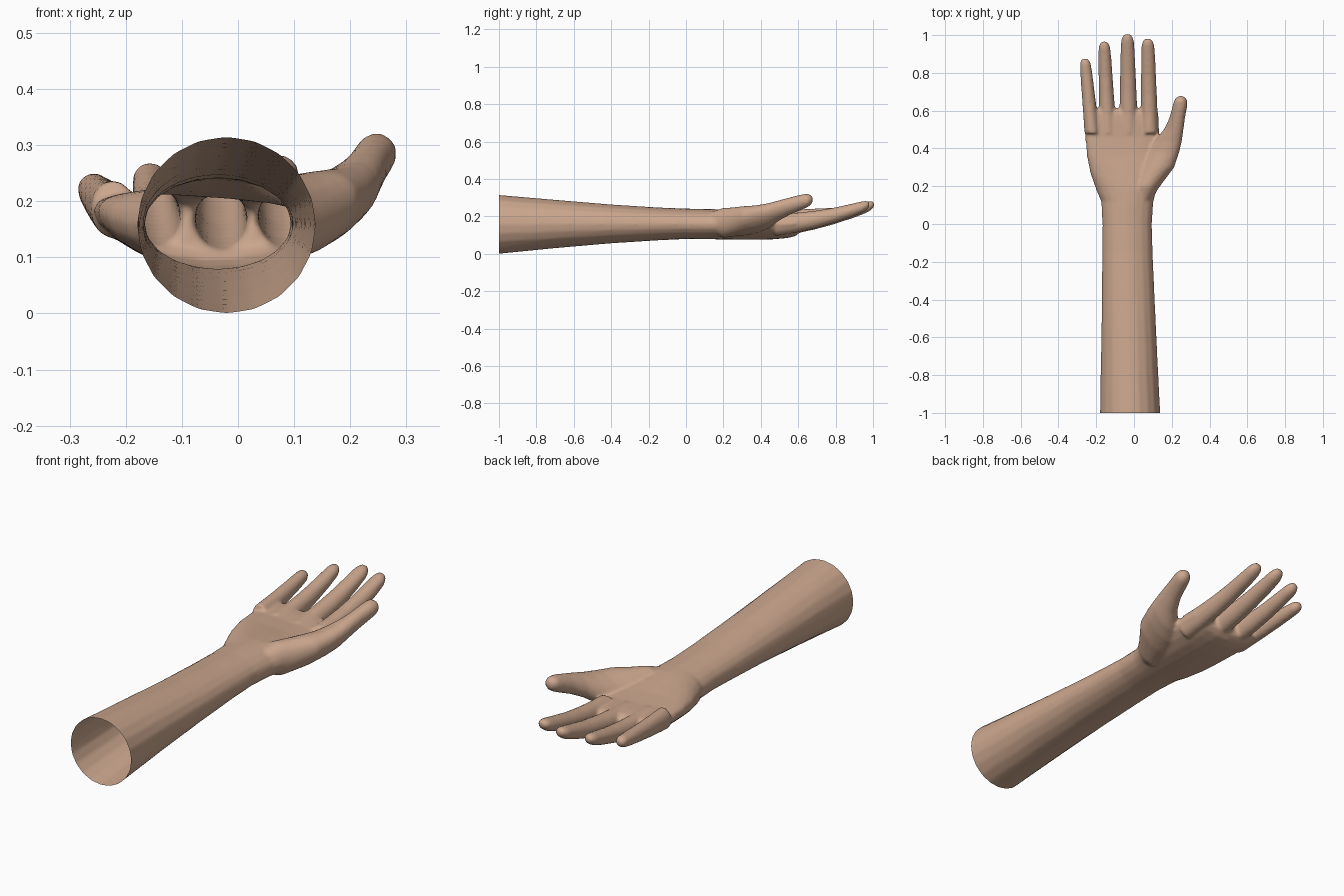
import bpy, bmesh, math

SIDES = 20
skin = bpy.data.materials.new("skin")
skin.diffuse_color = (0.60, 0.385, 0.27, 1)

bm = bmesh.new()


def loft(stations):
    """Closed tube; station = (y, x0, x1, z0, z1, tilt, bend), rings at constant y."""
    rings = []
    for y, x0, x1, z0, z1, tilt, bend in stations:
        ring = []
        for i in range(SIDES):
            a = 2 * math.pi * i / SIDES
            u, w = math.cos(a), math.sin(a)
            x = (x0 + x1) / 2 + u * (x1 - x0) / 2
            z = (z0 + z1) / 2 + w * (z1 - z0) / 2 + tilt * u + bend * u * u
            ring.append(bm.verts.new((x, y, z)))
        rings.append(ring)
    for a, b in zip(rings, rings[1:]):
        for i in range(SIDES):
            j = (i + 1) % SIDES
            bm.faces.new((a[i], b[i], b[j], a[j]))
    bm.faces.new(rings[0])
    bm.faces.new(rings[-1][::-1])


def finger(base, tip, w0, w1, h0, h1, sag):
    """Tapered, slightly upward-curling finger with a rounded tip."""
    st = []
    for t, k in ((0, 1), (.2, 1), (.4, 1), (.6, 1), (.8, 1), (.93, .95), (.975, .75), (1, .4)):
        x, y, z = (p + (q - p) * t for p, q in zip(base, tip))
        z -= sag * 4 * t * (1 - t)
        w, h = (w0 + (w1 - w0) * t) * k, (h0 + (h1 - h0) * t) * k
        st.append((y, x - w, x + w, z - h, z + h, 0, 0))
    loft(st)


# forearm, wrist and cupped palm
loft([
    (-1.05, -.182, .142, -.003, .318, 0, 0),
    (-1.00, -.180, .139, .000, .315, 0, 0),
    (-.70, -.175, .124, .030, .289, 0, 0),
    (-.40, -.170, .110, .056, .264, 0, 0),
    (-.15, -.168, .099, .072, .248, 0, 0),
    (.00, -.167, .095, .079, .242, 0, 0),
    (.12, -.174, .103, .078, .240, 0, 0),
    (.18, -.200, .120, .077, .238, 0, .004),
    (.27, -.232, .130, .075, .228, -.006, .015),
    (.36, -.250, .135, .075, .216, -.012, .025),
    (.46, -.258, .135, .077, .208, -.014, .028),
    (.54, -.264, .133, .084, .208, -.014, .028),
    (.585, -.264, .130, .095, .205, -.014, .028),
    (.61, -.255, .120, .115, .190, -.014, .028),
])

# thumb with its fleshy base
loft([
    (.12, .000, .085, .120, .220, 0, 0),
    (.20, -.01, .138, .085, .246, .005, 0),
    (.30, .015, .213, .100, .250, .028, 0),
    (.38, .060, .240, .118, .252, .035, 0),
    (.44, .105, .254, .142, .264, .030, 0),
    (.50, .158, .262, .182, .284, .018, 0),
    (.56, .187, .270, .212, .302, .010, 0),
    (.62, .203, .281, .236, .318, .005, 0),
    (.652, .211, .283, .250, .322, 0, 0),
    (.668, .222, .273, .262, .314, 0, 0),
    (.678, .235, .260, .276, .302, 0, 0),
])

# four fingers: little, ring, middle, index
finger((-.222, .48, .185), (-.260, .876, .226), .040, .030, .052, .028, .004)
finger((-.138, .48, .160), (-.158, .967, .250), .046, .032, .058, .029, .016)
finger((-.028, .48, .150), (-.035, 1.006, .264), .051, .035, .060, .030, .018)
finger((.083, .48, .155), (.073, .981, .264), .047, .035, .060, .030, .018)

bmesh.ops.recalc_face_normals(bm, faces=bm.faces)
me = bpy.data.meshes.new("hand_and_forearm")
bm.to_mesh(me)
bm.free()
hand = bpy.data.objects.new("hand_and_forearm", me)
bpy.context.collection.objects.link(hand)

# fuse the parts into one skin and soften the joins
rm = hand.modifiers.new("fuse", 'REMESH')
rm.mode = 'VOXEL'
rm.voxel_size = 0.008
sm = hand.modifiers.new("soften", 'SMOOTH')
sm.factor = 0.5
sm.iterations = 6
fused = bpy.data.meshes.new_from_object(
    hand.evaluated_get(bpy.context.evaluated_depsgraph_get()))
hand.modifiers.clear()
hand.data = fused

# cut the forearm off flat and leave its end open
bm = bmesh.new()
bm.from_mesh(fused)
bmesh.ops.bisect_plane(bm, geom=bm.verts[:] + bm.edges[:] + bm.faces[:],
                       plane_co=(0, -1, 0), plane_no=(0, -1, 0), clear_outer=True)
for f in bm.faces:
    f.smooth = True
    f.material_index = 0
bm.to_mesh(fused)
bm.free()
fused.materials.clear()
fused.materials.append(skin)
